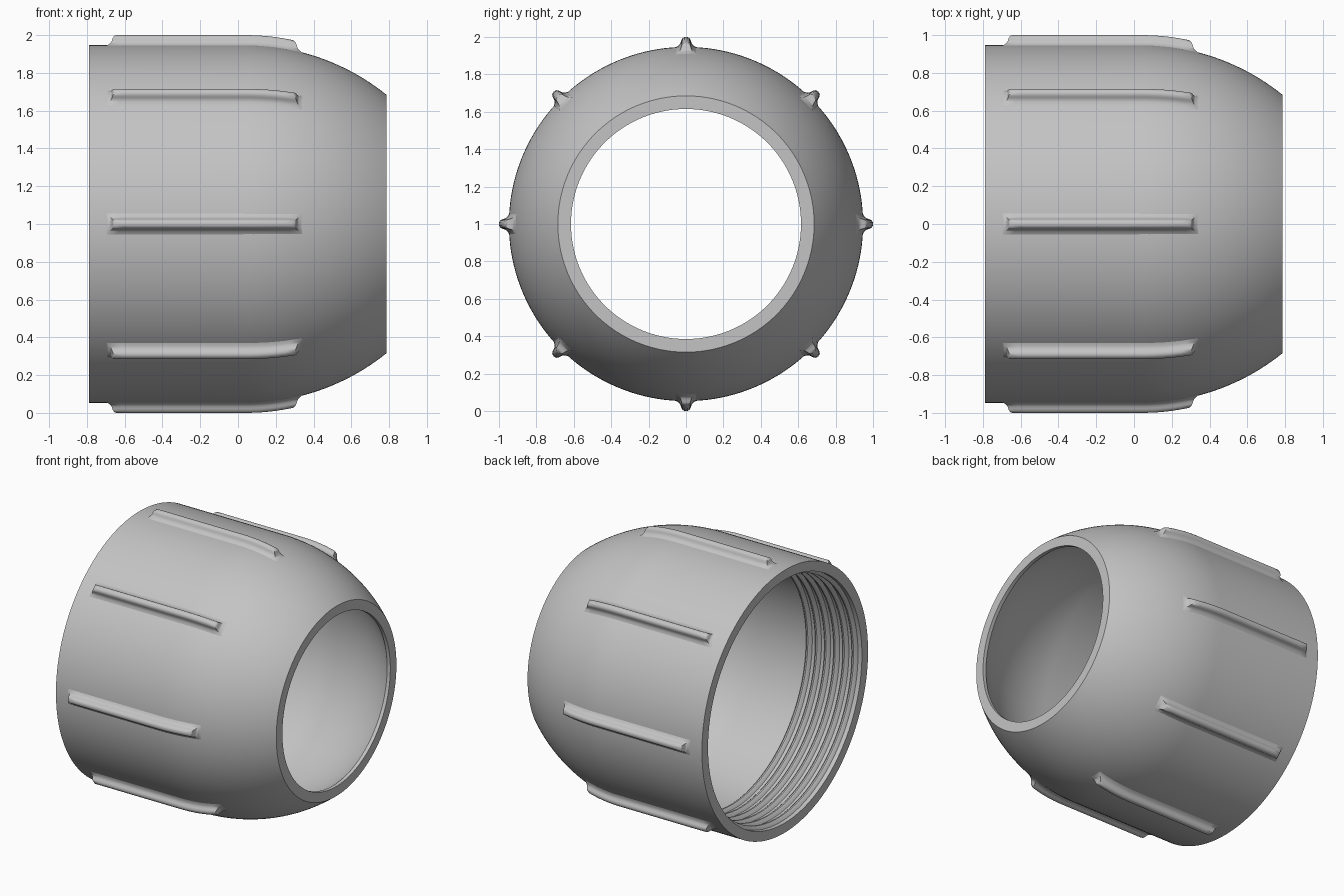
import bpy
import bmesh
from math import sin, cos, pi, sqrt, radians

cube = bpy.data.objects.get("Cube")
if cube:
    bpy.data.objects.remove(cube, do_unlink=True)

BACK, NOSE = -0.79, 0.785      # ends along x
RADIUS, WALL = 0.947, 0.07
ARC_X, ARC_R = 0.04, 1.19      # where the nose starts to curve, and its arc
HOLE = 0.615
SEGMENTS = 160

grey = bpy.data.materials.new("plain grey")
grey.use_nodes = True
colour = (0.55, 0.55, 0.55, 1)
grey.diffuse_color = colour
grey.node_tree.nodes["Principled BSDF"].inputs["Base Color"].default_value = colour


def shell_radius(x, inset=0.0):
    """Radius of the cylinder with its domed nose, moved inward by inset."""
    d = max(0.0, x - ARC_X)
    return RADIUS - ARC_R + sqrt((ARC_R - inset) ** 2 - d * d)


def around(x, r, angle):
    return (x, r * sin(angle), 1 + r * cos(angle))


def finish(bm, name, sharp):
    bmesh.ops.recalc_face_normals(bm, faces=bm.faces)
    mesh = bpy.data.meshes.new(name)
    bm.to_mesh(mesh)
    bm.free()
    mesh.materials.append(grey)
    obj = bpy.data.objects.new(name, mesh)
    bpy.context.collection.objects.link(obj)
    bpy.ops.object.select_all(action="DESELECT")
    obj.select_set(True)
    bpy.context.view_layer.objects.active = obj
    bpy.ops.object.shade_smooth_by_angle(angle=radians(sharp))


def bridge(bm, loops, closed):
    """Join neighbouring loops of vertices with quads."""
    pairs = list(zip(loops, loops[1:]))
    if closed:
        pairs.append((loops[-1], loops[0]))
    for a, b in pairs:
        for i in range(len(a)):
            j = (i + 1) % len(a)
            bm.faces.new((a[i], a[j], b[j], b[i]))


# Shell: outer dome, hole edge, inner dome, then thread ridges in the bore
STEPS = 24
inner_end = ARC_X + sqrt((ARC_R - WALL) ** 2 - (HOLE - RADIUS + ARC_R) ** 2)
profile = [(BACK, RADIUS)]
for i in range(STEPS + 1):
    x = ARC_X + (NOSE - ARC_X) * i / STEPS
    profile.append((x, shell_radius(x)))
profile.append((NOSE, HOLE))
for i in range(STEPS + 1):
    x = inner_end + (ARC_X - inner_end) * i / STEPS
    profile.append((x, shell_radius(x, WALL)))

PITCH, RIDGES, DEPTH = 0.073, 6, 0.024
bore = RADIUS - WALL
for k in reversed(range(RIDGES)):
    centre = BACK + 0.055 + k * PITCH
    for dx, rise in ((0.024, 0), (0.014, 0.7), (0.005, 1),
                     (-0.005, 1), (-0.014, 0.7), (-0.024, 0)):
        profile.append((centre + dx, bore - rise * DEPTH))
profile.append((BACK, bore))

bm = bmesh.new()
rings = [[bm.verts.new(around(x, r, 2 * pi * i / SEGMENTS)) for i in range(SEGMENTS)]
         for x, r in profile]
bridge(bm, rings, True)
finish(bm, "ring_shell", 35)

# Grip ribs: nested rectangles with mitred corners, flared at the foot
RIB_A, RIB_B, SAMPLES = -0.64, 0.285, 20
SECTION = ((0.062, -0.004), (0.05, 0.002), (0.038, 0.009), (0.03, 0.018),
           (0.026, 0.029), (0.023, 0.038), (0.017, 0.047), (0.009, 0.052), (0.002, 0.053))


def grip_rib(name, angle):
    bm = bmesh.new()
    loops = []
    for offset, height in SECTION:
        a, b = RIB_A - offset, RIB_B + offset
        xs = [a + (b - a) * i / SAMPLES for i in range(SAMPLES + 1)]
        side = [(x, offset) for x in xs] + [(x, -offset) for x in reversed(xs)]
        loops.append([bm.verts.new(around(x, shell_radius(x) + height, angle + v / RADIUS))
                      for x, v in side])
    bridge(bm, loops, False)
    top = loops[-1]
    for i in range(SAMPLES):
        bm.faces.new((top[i], top[i + 1], top[-2 - i], top[-1 - i]))
    finish(bm, name, 50)


for n in range(8):
    grip_rib(f"grip_rib_{n + 1}", n * pi / 4)
